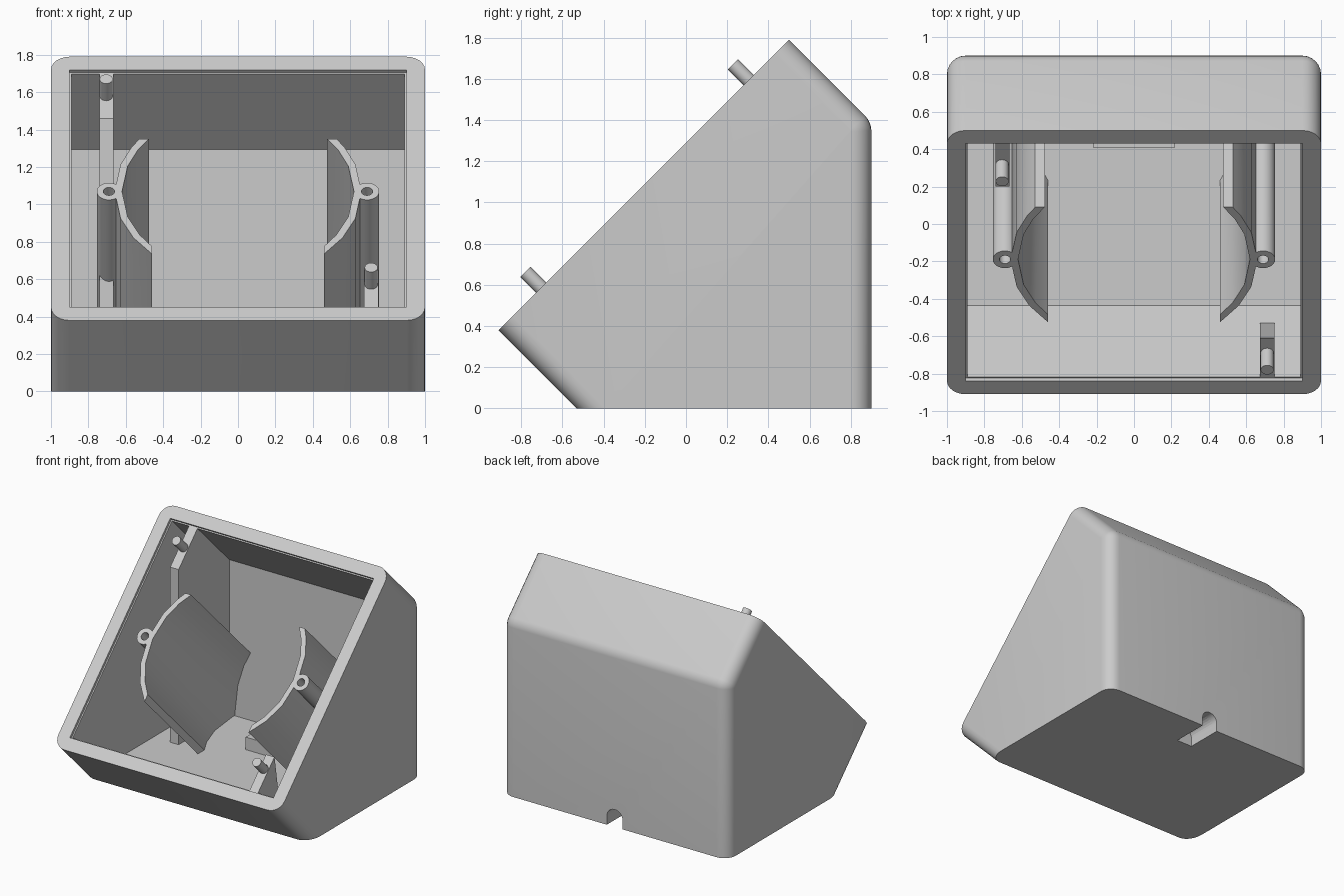
import bpy, bmesh, math
from mathutils import Vector

old = bpy.data.objects.get("Cube")
if old:
    bpy.data.objects.remove(old, do_unlink=True)

grey = bpy.data.materials.new("plain grey")
grey.use_nodes = True
GREY = (0.6, 0.6, 0.6, 1)
grey.diffuse_color = GREY
grey.node_tree.nodes["Principled BSDF"].inputs["Base Color"].default_value = GREY


def finish(bm, name):
    bmesh.ops.recalc_face_normals(bm, faces=bm.faces)
    mesh = bpy.data.meshes.new(name)
    bm.to_mesh(mesh)
    bm.free()
    mesh.materials.append(grey)
    ob = bpy.data.objects.new(name, mesh)
    bpy.context.collection.objects.link(ob)
    return ob


def loft(bm, start, end):
    """Solid between two matching outlines."""
    a = [bm.verts.new(p) for p in start]
    b = [bm.verts.new(p) for p in end]
    n = len(a)
    bm.faces.new(a)
    bm.faces.new(b[::-1])
    for i in range(n):
        bm.faces.new((a[i], b[i], b[(i + 1) % n], a[(i + 1) % n]))


def prism(profile, x0, x1):
    """Side profile of (y, z) points extruded across x."""
    bm = bmesh.new()
    loft(bm, [(x0, y, z) for y, z in profile], [(x1, y, z) for y, z in profile])
    return bm


def activate(ob):
    bpy.ops.object.select_all(action='DESELECT')
    ob.select_set(True)
    bpy.context.view_layer.objects.active = ob


def cut(ob, cutter):
    cutter.hide_render = True
    mod = ob.modifiers.new("cut", 'BOOLEAN')
    mod.operation = 'DIFFERENCE'
    mod.solver = 'EXACT'
    mod.object = cutter
    activate(ob)
    bpy.ops.object.modifier_apply(modifier=mod.name)


def smooth(ob):
    activate(ob)
    bpy.ops.object.shade_smooth_by_angle(angle=math.radians(30))


def sd(s, d):
    """(y, z) point from its sum y+z and difference z-y."""
    return ((s - d) / 2, (s + d) / 2)


# The tilted opening lies on z - y = RIM, the holders on the recessed plane
RIM, SEAT, MID = 1.29, 1.26, 0.88
LOW, HIGH = -0.375, 2.135
FLOOR, BACK = 0.06, 0.84
ROOT2 = math.sqrt(2)


def tilted(x, u, d=SEAT):
    """Point at x and distance u up the tilted plane."""
    return Vector((x, *sd(MID + u * ROOT2, d)))


def down_to_shell(p):
    """Follow the slope's normal inward until inside the floor or back."""
    t = min(p.z - FLOOR / 2, BACK + 0.03 - p.y)
    return p + Vector((0, t, -t))


# Casing with rounded back and side corners
bm = prism([(-0.53, 0), sd(-0.53, RIM), sd(2.29, RIM), (0.9, 1.39), (0.9, 0)], -1, 1)
crease = [e for e in bm.edges if all(abs(v.co.z - 1.39) < 0.01 for v in e.verts)]
bmesh.ops.bevel(bm, geom=crease, offset=0.04, segments=4, profile=0.5, affect='EDGES')
sides = []
for e in bm.edges:
    a, b = (v.co for v in e.verts)
    m = (a + b) / 2
    if abs(a.x - b.x) < 0.01 and m.z > 0.01 and abs(m.z - m.y - RIM) > 0.01:
        sides.append(e)
bmesh.ops.bevel(bm, geom=sides, offset=0.1, segments=6, profile=0.5, affect='EDGES')
casing = finish(bm, "casing")

cavity = finish(prism([(LOW - FLOOR, FLOOR), (BACK, FLOOR), (BACK, HIGH - BACK),
                       sd(HIGH, 1.5), sd(LOW, 1.5)], -0.89, 0.89), "cavity_cutter")
recess = finish(prism([sd(LOW - 0.014, SEAT), sd(HIGH + 0.014, SEAT),
                       sd(HIGH + 0.014, 1.5), sd(LOW - 0.014, 1.5)], -0.9, 0.9), "recess_cutter")

# Arched cable notch through the back and floor
arch = [(-0.07, -0.1)]
for i in range(13):
    a = math.pi * (1 - i / 12)
    arch.append((0.07 * math.cos(a), 0.07 + 0.07 * math.sin(a)))
arch.append((0.07, -0.1))
bm = bmesh.new()
loft(bm, [(x, 0.6, z) for x, z in arch], [(x, 1, z) for x, z in arch])
notch = finish(bm, "notch_cutter")
for c in (cavity, recess, notch):
    cut(casing, c)
smooth(casing)

# Low block around the cable notch
bm = prism([(0.41, 0.05), (0.41, 0.16), (0.85, 0.16), (0.85, 0.05)], -0.22, 0.22)
housing = finish(bm, "cable_block")
cut(housing, notch)
for c in (cavity, recess, notch):
    bpy.data.objects.remove(c, do_unlink=True)

# Curved holders and screw bosses, one on each side
angles = [math.radians(a) for a in (-32, -18, 0, 18, 30)]
for side, word in ((1, "left"), (-1, "right")):
    outline = []
    for r, order in ((0.66, 1), (0.62, -1)):
        arc = [(0.46, -math.sqrt(r * r - 0.46 ** 2))]
        arc += [(r * math.cos(a), r * math.sin(a)) for a in angles]
        arc.append((math.sqrt(r * r - 0.396 ** 2), 0.396))
        outline += arc[::order]
    top = [tilted(side * x, u) for x, u in outline]
    bm = bmesh.new()
    loft(bm, top, [down_to_shell(p) for p in top])
    smooth(finish(bm, word + "_curved_holder"))

    bm = bmesh.new()
    n = 24
    rings = []
    for r, depth in ((0.065, None), (0.065, 0), (0.03, 0), (0.03, 0.4)):
        ring = []
        for i in range(n):
            a = 2 * math.pi * i / n
            p = tilted(side * 0.69 + r * math.cos(a), r * math.sin(a))
            p = down_to_shell(p) if depth is None else p + Vector((0, depth, -depth))
            ring.append(bm.verts.new(p))
        rings.append(ring)
    for a, b in zip(rings, rings[1:]):
        for i in range(n):
            j = (i + 1) % n
            bm.faces.new((a[i], a[j], b[j], b[i]))
    bm.faces.new(rings[0])
    bm.faces.new(rings[-1])
    smooth(finish(bm, word + "_screw_boss"))

# Supports for the locating pegs
finish(prism([(0.2, 0.05), (0.2, 1.46), sd(HIGH + 0.01, SEAT),
              (0.85, 1.3), (0.85, 0.05)], -0.74, -0.665), "upper_peg_support")
finish(prism([sd(LOW - 0.01, SEAT), (-0.61, 0.65), (-0.525, 0.13)],
             0.675, 0.75), "lower_peg_support")

# Locating pegs standing out of the opening
for name, x, u in (("upper_peg", -0.705, 0.72), ("lower_peg", 0.712, -0.705)):
    ends = []
    for d in (SEAT - 0.02, 1.443):
        ends.append([tilted(x + 0.035 * math.cos(a), u + 0.035 * math.sin(a), d)
                     for a in (2 * math.pi * i / 20 for i in range(20))])
    bm = bmesh.new()
    loft(bm, *ends)
    smooth(finish(bm, name))
